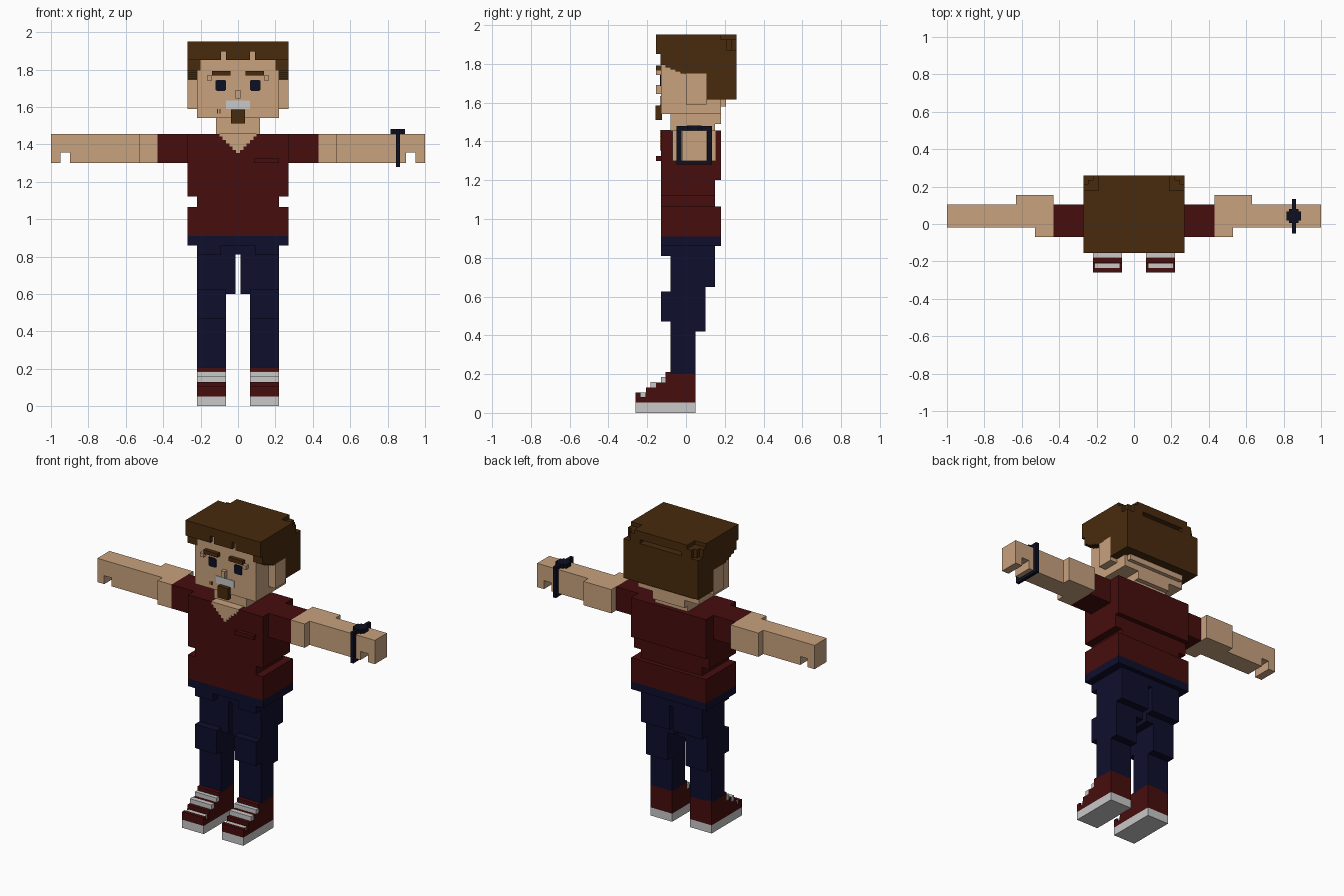
import bpy, bmesh


def material(name, rgb):
    m = bpy.data.materials.new(name)
    m.diffuse_color = (*rgb, 1)
    return m


SKIN = material("skin", (0.58, 0.36, 0.21))
RED = material("dark red", (0.062, 0.004, 0.004))
BROWN = material("hair brown", (0.065, 0.023, 0.004))
NAVY = material("navy", (0.0045, 0.0045, 0.026))
DARK = material("midnight blue", (0.004, 0.005, 0.015))
WHITE = material("off white", (0.58, 0.58, 0.58))


def blocks(name, mat, boxes, mirror=False):
    """One object from boxes (x0, x1, y0, y1, z0, z1), optionally mirrored across x."""
    bm = bmesh.new()
    sides = (1, -1) if mirror else (1,)
    for s in sides:
        for x0, x1, y0, y1, z0, z1 in boxes:
            geo = bmesh.ops.create_cube(bm, size=1)
            for v in geo["verts"]:
                v.co.x = s * ((x0 + x1) / 2 + v.co.x * (x1 - x0))
                v.co.y = (y0 + y1) / 2 + v.co.y * (y1 - y0)
                v.co.z = (z0 + z1) / 2 + v.co.z * (z1 - z0)
    bmesh.ops.recalc_face_normals(bm, faces=bm.faces)
    me = bpy.data.meshes.new(name)
    bm.to_mesh(me)
    bm.free()
    me.materials.append(mat)
    ob = bpy.data.objects.new(name, me)
    bpy.context.collection.objects.link(ob)
    return ob


# Head, ears, nose and neck
blocks("head", SKIN, [(-.22, .22, -.13, .18, 1.54, 1.9), (-.2, .2, .1, .205, 1.58, 1.64)])
blocks("ears", SKIN, [(.2, .27, 0, .105, 1.59, 1.75)], True)
blocks("nose", SKIN, [(-.013, .013, -.155, -.12, 1.645, 1.69)])
blocks("neck", SKIN, [(-.117, .117, -.08, .15, 1.4, 1.55), (-.117, .117, .1, .18, 1.49, 1.55)])

# Facial details
blocks("eyes", DARK, [(.065, .12, -.133, -.125, 1.69, 1.74),
                      (.07, .115, -.134, -.125, 1.685, 1.745)], True)
blocks("eyebrows", BROWN, [(.04, .14, -.155, -.125, 1.767, 1.792)], True)
blocks("brow_ends", SKIN, [(.14, .165, -.155, -.125, 1.742, 1.767)], True)
blocks("mouth", WHITE, [(-.065, .065, -.135, -.125, 1.588, 1.635)])
blocks("goatee", BROWN, [(-.037, .037, -.156, -.125, 1.51, 1.585)])
blocks("moles", BROWN, [(-.112, -.106, -.133, -.125, 1.565, 1.588),
                        (-.1, -.094, -.133, -.125, 1.565, 1.588)])

# Hair: crown, fringe with gaps, back and stepped sides
blocks("hair_crown", BROWN, [(-.27, .27, -.155, .18, 1.895, 1.95),
                             (-.19, .19, .17, .26, 1.895, 1.95)])
blocks("hair_fringe", BROWN, [(.092, .27, -.155, -.12, 1.85, 1.9), (0, .065, -.155, -.12, 1.85, 1.9)], True)
blocks("hair_back", BROWN, [(-.27, .27, .105, .26, 1.615, 1.87)])
blocks("hair_back_corner_steps", BROWN, [(.15, .245, .1, .235, 1.86, 1.925),
                                         (.15, .27, .1, .21, 1.86, 1.925),
                                         (.15, .22, .1, .26, 1.86, 1.925)], True)
blocks("hair_sides", BROWN, [(.2, .27, -.132 + i * .026, .12, z, 1.9)
                             for i, z in enumerate((1.795, 1.78, 1.77, 1.76, 1.75, 1.745))], True)

# Shirt with narrow waist, sleeves, collar and pocket
blocks("shirt", RED, [(-.27, .27, -.13, .18, 1.2, 1.455),
                      (-.27, .27, -.13, .15, 1.12, 1.2),
                      (-.22, .22, -.13, .15, 1.06, 1.12),
                      (-.27, .27, -.13, .18, .91, 1.065)])
blocks("sleeves", RED, [(.25, .43, -.07, .105, 1.3, 1.455)], True)
blocks("shirt_pocket_edge", RED, [(.085, .22, -.155, -.12, 1.3, 1.325)])
blocks("v_neck", SKIN, [(-w, w, -.134, -.07, 1.353 + i * .0175, 1.353 + (i + 1) * .0175)
                        for i, w in enumerate((.012, .03, .045, .065, .082, .098))])

# Arms with the gap in each hand
blocks("upper_arms", SKIN, [(.43, .53, -.07, .155, 1.3, 1.455),
                            (.53, .63, -.02, .155, 1.3, 1.455)], True)
blocks("forearms", SKIN, [(.6, .897, -.02, .105, 1.3, 1.455),
                          (.89, 1, -.02, .105, 1.355, 1.455),
                          (.95, 1, -.02, .105, 1.3, 1.36)], True)

# Wristwatch
blocks("watch_band", DARK, [(.845, .866, -.05, -.022, 1.28, 1.48),
                            (.845, .866, .107, .133, 1.28, 1.48),
                            (.845, .866, -.05, .133, 1.28, 1.302),
                            (.845, .866, -.05, .133, 1.457, 1.48)])
blocks("watch_face", DARK, [(.815, .893, .018, .068, 1.45, 1.482),
                            (.83, .88, .005, .08, 1.45, 1.482)])

# Trousers
blocks("waistband", NAVY, [(-.27, .27, -.13, .18, .86, .91)])
blocks("hips", NAVY, [(-.22, .22, -.08, .15, .81, .87), (.09, .22, -.13, 0, .81, .87),
                      (-.22, -.09, -.13, 0, .81, .87)])
blocks("trouser_legs", NAVY, [(.013, .22, -.08, .15, .65, .82),
                              (.013, .22, -.08, .1, .6, .66),
                              (.065, .22, -.08, .1, .42, .61),
                              (.065, .22, -.13, 0, .47, .625),
                              (.065, .22, -.08, .05, .2, .43)], True)

# Shoes with soles and stepped laces
blocks("soles", WHITE, [(.065, .22, -.26, .05, 0, .053)], True)
blocks("shoes", RED, [(.065, .22, -.26, .05, .053, .082),
                      (.065, .22, -.26, -.235, .08, .105),
                      (.065, .22, -.21, .05, .08, .105),
                      (.065, .22, -.205, .05, .1, .13),
                      (.065, .22, -.155, .05, .12, .157),
                      (.065, .22, -.105, .05, .15, .21)], True)
blocks("laces", WHITE, [(.075, .21, -.235, -.21, .08, .104),
                        (.065, .22, -.182, -.155, .13, .16),
                        (.065, .22, -.13, -.105, .157, .185)], True)
